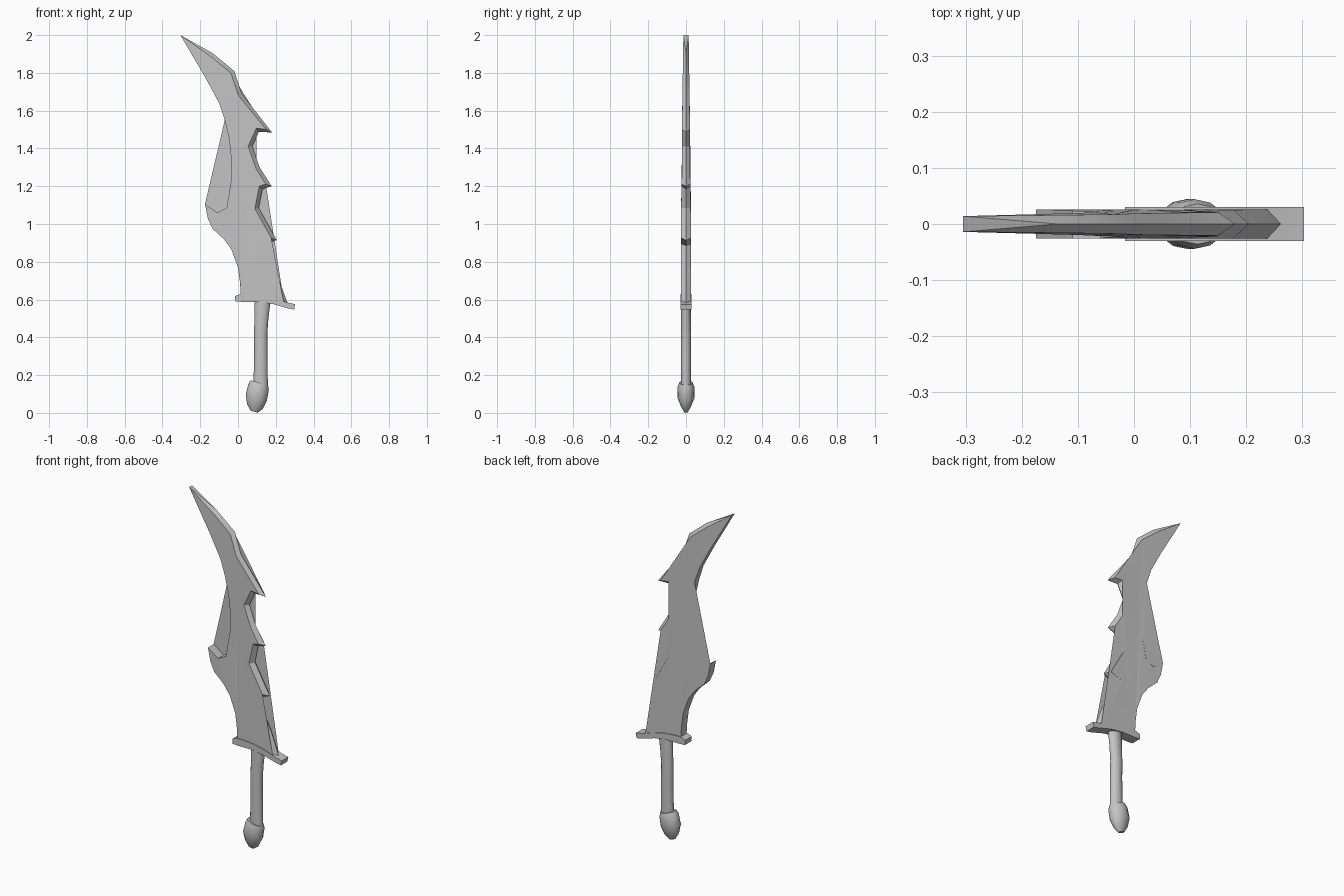
import bpy, bmesh, math
from mathutils import Vector

if "Cube" in bpy.data.objects:
    bpy.data.objects.remove(bpy.data.objects["Cube"])

steel = bpy.data.materials.new("plain grey")
steel.diffuse_color = (0.55, 0.55, 0.55, 1)
steel.use_nodes = True
steel.node_tree.nodes["Principled BSDF"].inputs["Base Color"].default_value = steel.diffuse_color


def finish(name, bm, angle):
    bmesh.ops.recalc_face_normals(bm, faces=bm.faces[:])
    me = bpy.data.meshes.new(name)
    bm.to_mesh(me)
    bm.free()
    me.materials.append(steel)
    ob = bpy.data.objects.new(name, me)
    bpy.context.collection.objects.link(ob)
    bpy.ops.object.select_all(action='DESELECT')
    ob.select_set(True)
    bpy.context.view_layer.objects.active = ob
    bpy.ops.object.shade_smooth_by_angle(angle=math.radians(angle))
    return ob


def loft(name, rings, tilt=0.0, sides=16, angle=40):
    """Join ellipses (centre x, z, radius x, radius y) into a capped tube."""
    bm = bmesh.new()
    loops = []
    for cx, z, rx, ry in rings:
        loop = []
        for i in range(sides):
            a = 2 * math.pi * i / sides
            dx = rx * math.cos(a)
            loop.append(bm.verts.new((cx + dx, ry * math.sin(a), z + tilt * dx)))
        loops.append(loop)
    for a, b in zip(loops, loops[1:]):
        for i in range(sides):
            j = (i + 1) % sides
            bm.faces.new((a[i], a[j], b[j], b[i]))
    bm.faces.new(loops[0])
    bm.faces.new(loops[-1])
    return finish(name, bm, angle)


def half_thickness(z):
    steps = [(0, 0.026), (1.1, 0.026), (1.3, 0.021), (1.55, 0.021), (2.0, 0.014)]
    for (z0, t0), (z1, t1) in zip(steps, steps[1:]):
        if z <= z1:
            return t0 + (t1 - t0) * (z - z0) / (z1 - z0)
    return steps[-1][1]


# Blade: blunt spine on the left, toothed cutting edge on the right
tip = (-0.305, 2.0)
edge = [(-0.135, 1.905), (-0.02, 1.81), (0.02, 1.69), (0.18, 1.485), (0.11, 1.487),
        (0.075, 1.41), (0.115, 1.30), (0.178, 1.20), (0.13, 1.185), (0.11, 1.085),
        (0.205, 0.915), (0.125, 0.885), (0.215, 0.71), (0.265, 0.575)]
spine = [(0.015, 0.60), (0.012, 0.68), (0.0, 0.77), (-0.035, 0.865), (-0.075, 0.92),
         (-0.135, 0.975), (-0.16, 1.03), (-0.175, 1.105), (-0.11, 1.06), (-0.06, 1.085),
         (-0.035, 1.24), (-0.035, 1.34), (-0.047, 1.45), (-0.07, 1.55), (-0.1, 1.64),
         (-0.17, 1.77)]


def inset(chain, start, width):
    """Move every point of the cutting edge into the blade."""
    pts = [Vector(start)] + [Vector(p) for p in chain]
    normals = []
    for a, b in zip(pts, pts[1:]):
        d = (b - a).normalized()
        normals.append(Vector((d.y, -d.x)))
    normals.append(normals[-1])
    out = []
    for p, n1, n2 in zip(pts[1:], normals, normals[1:]):
        m = (n1 + n2).normalized()
        out.append(p + m * width * min(1.7, 1 / max(0.1, m.dot(n1))))
    return out


bm = bmesh.new()
inner = inset(edge, tip, 0.02)
ridge = [bm.verts.new((x, 0, z)) for x, z in edge]
outline = [tip] + [tuple(p) for p in inner] + spine
front, back = [[bm.verts.new((x, s * half_thickness(z), z)) for x, z in outline]
               for s in (-1, 1)]
n = len(edge)
flats = [bm.faces.new(front), bm.faces.new(back)]
for side in (front, back):                     # bevels to the sharp edge
    bm.faces.new((side[0], side[1], ridge[0]))
    for i in range(n - 1):
        bm.faces.new((side[i + 1], side[i + 2], ridge[i + 1], ridge[i]))
bm.faces.new((front[0], back[0], ridge[0]))    # blunt tip
bm.faces.new((front[n], back[n], ridge[-1]))   # end inside the guard
for i in range(n, len(outline)):               # spine wall
    j = (i + 1) % len(outline)
    bm.faces.new((front[i], front[j], back[j], back[i]))
bmesh.ops.triangulate(bm, faces=flats)
finish("blade", bm, 30)

# Guard: a drooping bar
bm = bmesh.new()
guard = [(-0.016, 0.618), (0.012, 0.63), (0.07, 0.628), (0.13, 0.622), (0.20, 0.605),
         (0.26, 0.585), (0.303, 0.575), (0.297, 0.547), (0.265, 0.553), (0.18, 0.578),
         (0.10, 0.588), (0.02, 0.588), (-0.014, 0.59)]
face = bm.faces.new([bm.verts.new((x, -0.03, z)) for x, z in guard])
ext = bmesh.ops.extrude_face_region(bm, geom=[face], use_keep_orig=True)
bmesh.ops.translate(bm, vec=(0, 0.06, 0),
                    verts=[v for v in ext["geom"] if isinstance(v, bmesh.types.BMVert)])
finish("guard", bm, 35)

# Handle: slightly curved oval grip
loft("handle", [(0.12, 0.13, 0.039, 0.027), (0.12, 0.20, 0.037, 0.027),
                (0.121, 0.32, 0.035, 0.027), (0.12, 0.42, 0.035, 0.027),
                (0.124, 0.50, 0.037, 0.026), (0.131, 0.60, 0.042, 0.025)])

# Pommel: tilted faceted bulb
loft("pommel", [(0.113, 0.160, 0.046, 0.036), (0.109, 0.138, 0.054, 0.044),
                (0.097, 0.080, 0.056, 0.045), (0.090, 0.032, 0.041, 0.026),
                (0.086, 0.006, 0.018, 0.011)], tilt=-0.28, sides=12, angle=50)
